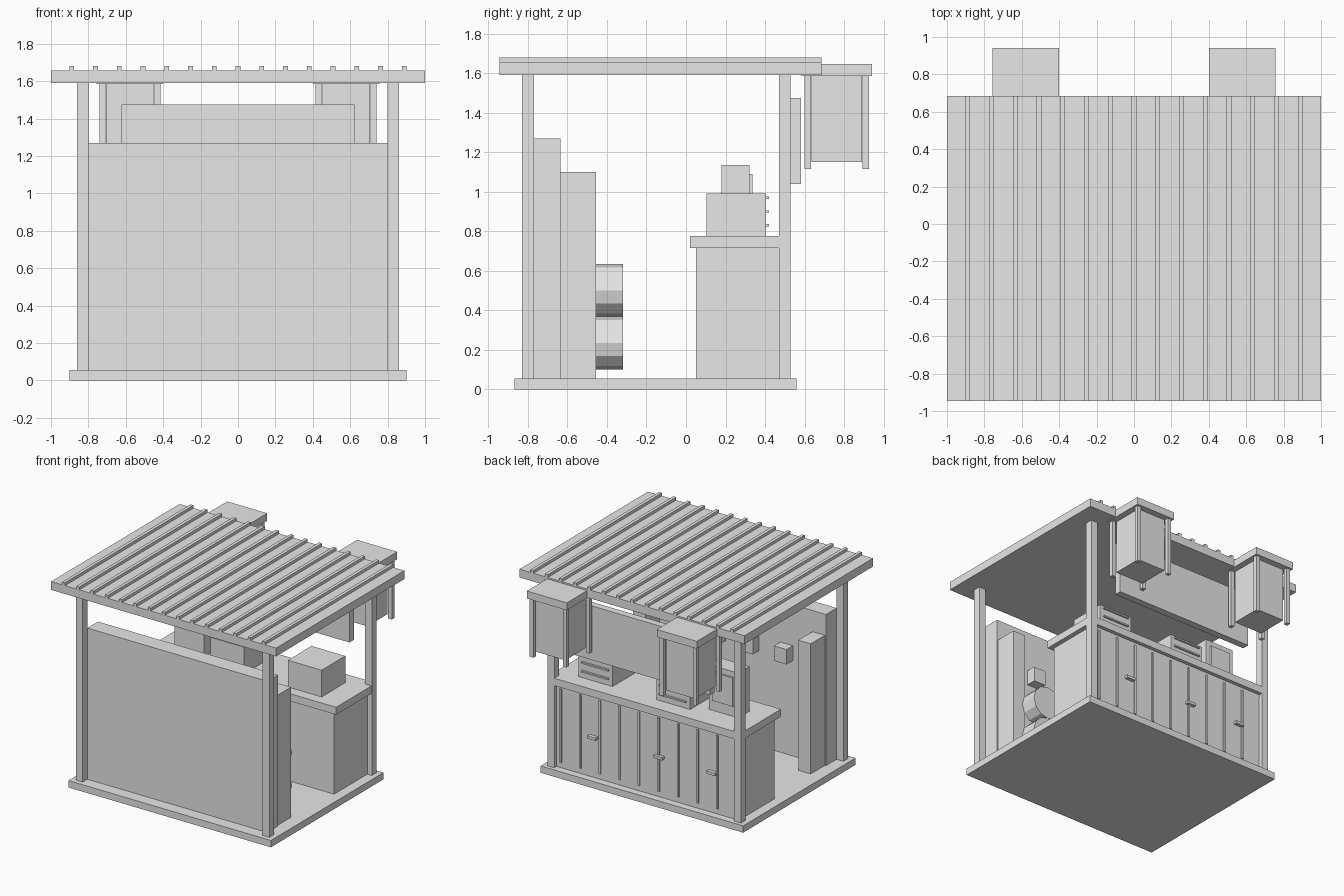
import bpy
import math

grey = bpy.data.materials.new("plain grey")
grey.diffuse_color = (0.8, 0.8, 0.8, 1)


def box(name, x0, x1, y0, y1, z0, z1):
    """Axis-aligned box given by its limits."""
    bpy.ops.mesh.primitive_cube_add(
        size=1, location=((x0 + x1) / 2, (y0 + y1) / 2, (z0 + z1) / 2))
    ob = bpy.context.object
    ob.name = name
    ob.scale = (x1 - x0, y1 - y0, z1 - z0)
    bpy.ops.object.transform_apply(location=False, rotation=False, scale=True)
    ob.data.materials.append(grey)
    return ob


def centred(name, x, w, y0, y1, z0, z1):
    """Box of width w centred on x."""
    return box(name, x - w / 2, x + w / 2, y0, y1, z0, z1)


# Floor slab and corner posts
box("floor", -0.9, 0.9, -0.868, 0.56, 0, 0.055)
for x in (-0.83, 0.83):
    centred("front_post", x, 0.06, -0.83, -0.77, 0.055, 1.59)
    centred("back_post", x, 0.06, 0.47, 0.53, 0.055, 1.59)

# Roof with ribs
box("roof", -1, 1, -0.945, 0.685, 1.59, 1.657)
for i in range(15):
    centred("roof_rib", -0.889 + i * 0.127, 0.026, -0.945, 0.685, 1.657, 1.68)

# Closed wall with end pillars and small wall boxes
box("wall", -0.8, 0.8, -0.77, -0.635, 0.055, 1.27)
for x in (-0.735, 0.735):
    centred("wall_pillar", x, 0.11, -0.635, -0.455, 0.055, 1.1)
for x in (-0.45, -0.15, 0.15, 0.45):
    centred("wall_box", x, 0.11, -0.635, -0.555, 0.82, 0.94)

# Stacked barrels
for z in (0.235, 0.5):
    bpy.ops.mesh.primitive_cylinder_add(
        vertices=12, radius=0.134, depth=0.135,
        location=(0.57, -0.3875, z), rotation=(math.pi / 2, 0, 0))
    barrel = bpy.context.object
    barrel.name = "barrel"
    barrel.data.materials.append(grey)

# Counter with slats and handles
box("counter", -0.82, 0.82, 0.05, 0.50, 0.055, 0.715)
box("counter_top", -0.858, 0.858, 0.02, 0.53, 0.715, 0.775)
for i in range(10):
    centred("counter_slat", -0.805 + i * 0.174, 0.016, 0.49, 0.51, 0.1, 0.69)
for x in (0.47, -0.12, -0.59):
    centred("counter_handle", x, 0.075, 0.49, 0.53, 0.37, 0.392)

# Cabinets with three bars on the counter
for x in (0.52, -0.17):
    centred("cabinet", x, 0.3, 0.105, 0.405, 0.775, 0.99)
    for z in (0.83, 0.9, 0.97):
        centred("cabinet_bar", x, 0.24, 0.40, 0.42, z - 0.006, z + 0.006)

# Till with a screen
centred("till", -0.56, 0.26, 0.18, 0.322, 0.775, 1.135)
centred("till_screen", -0.56, 0.18, 0.32, 0.336, 0.86, 1.09)

# Hanging sign board
box("sign_board", -0.623, 0.623, 0.525, 0.582, 1.04, 1.475)

# Lanterns
for x in (-0.578, 0.578):
    centred("lantern_cap", x, 0.356, 0.585, 0.942, 1.585, 1.645)
    centred("lantern_body", x, 0.255, 0.635, 0.89, 1.15, 1.585)
    for dx in (-0.147, 0.147):
        for y in (0.616, 0.91):
            centred("lantern_leg", x + dx, 0.032, y - 0.016, y + 0.016, 1.115, 1.585)
